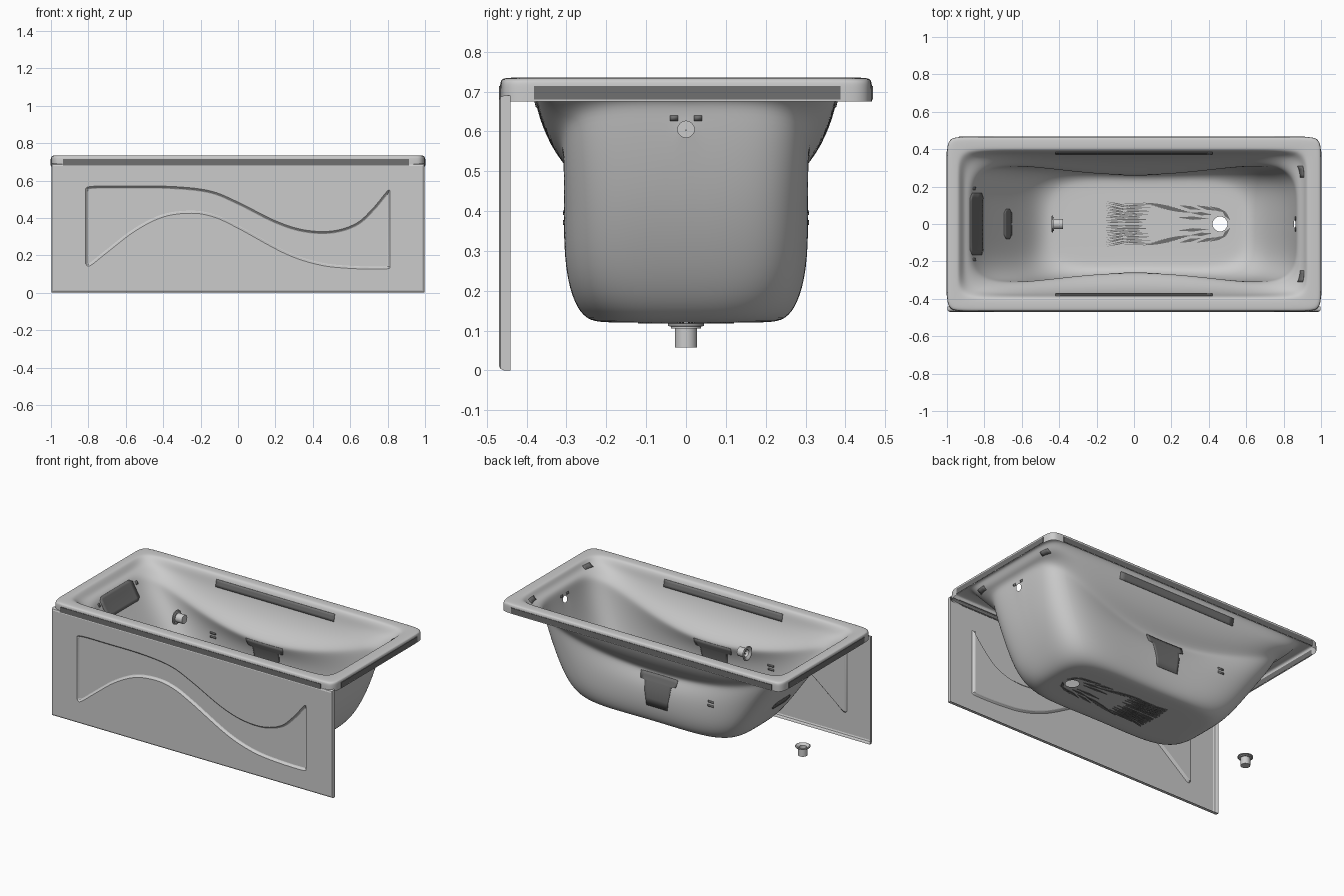
import bpy, bmesh, math, random
from mathutils import Vector, Matrix
from mathutils.bvhtree import BVHTree

if "Cube" in bpy.data.objects:
    bpy.data.objects.remove(bpy.data.objects["Cube"])

random.seed(4)
dark = bpy.data.materials.new("dark_grey")
dark.diffuse_color = (0.16, 0.16, 0.16, 1)
dark.use_nodes = True
dark.node_tree.nodes["Principled BSDF"].inputs["Base Color"].default_value = dark.diffuse_color


def finish(name, bm, angle=None, mat=None):
    me = bpy.data.meshes.new(name)
    bm.to_mesh(me)
    bm.free()
    ob = bpy.data.objects.new(name, me)
    bpy.context.collection.objects.link(ob)
    if mat:
        me.materials.append(mat)
    if angle:
        bpy.ops.object.select_all(action='DESELECT')
        ob.select_set(True)
        bpy.context.view_layer.objects.active = ob
        bpy.ops.object.shade_smooth_by_angle(angle=math.radians(angle))
    return ob


def bridge(bm, loops, closed=True):
    n = len(loops[0])
    for a, b in zip(loops, loops[1:]):
        for i in range(n if closed else n - 1):
            j = (i + 1) % n
            bm.faces.new((a[i], a[j], b[j], b[i]))


# --- tub shell: rim and basin as one lofted sheet of rounded, waisted rings ---
def ease(s):
    return 0.6 * math.sin(s * math.pi / 2) + 0.4 * s


L, S = 28, 14
base = [(1, ease(-1 + 2 * i / S)) for i in range(S)] + \
       [(ease(1 - 2 * i / L), 1) for i in range(L)] + \
       [(-1, ease(1 - 2 * i / S)) for i in range(S)] + \
       [(ease(-1 + 2 * i / L), -1) for i in range(L)]


def ring(x0, x1, b, n, waist, z_end, z_mid):
    pts = []
    for X, Y in base:
        r = (abs(X) ** n + abs(Y) ** n) ** (1 / n)
        u, v = X / r, Y / r
        pts.append(Vector(((x0 + x1) / 2 + (x1 - x0) / 2 * u,
                           b * v * (1 - waist * (1 - u * u) ** 2),
                           z_mid + (z_end - z_mid) * u * u)))
    return pts


rings = [ring(*r) for r in (
    (-1, 1, .467, 30, 0, .675, .675), (-1, 1, .467, 30, 0, .715, .715),
    (-.998, .998, .465, 30, 0, .73, .73), (-.985, .985, .452, 28, 0, .735, .735),
    (-.95, .938, .41, 18, 0, .735, .735), (-.935, .922, .394, 15, 0, .731, .731),
    (-.918, .91, .382, 12, 0, .705, .705), (-.905, .895, .376, 9, .01, .69, .64),
    (-.885, .88, .355, 7, .07, .68, .54), (-.868, .868, .335, 6, .23, .66, .465),
    (-.845, .86, .331, 6, .21, .605, .44), (-.72, .81, .327, 5, .10, .42, .37),
    (-.60, .73, .318, 5, .07, .25, .25), (-.53, .67, .293, 4.5, .06, .165, .165),
    (-.47, .62, .26, 4, .05, .127, .127), (-.41, .58, .22, 4, .05, .12, .12))]
hole = Vector((.46, 0, .12))
circle = [hole + (p - hole).normalized() * .04 for p in rings[-1]]
rings += [[p.lerp(q, f) for p, q in zip(rings[-1], circle)] for f in (.5, .9)] + [circle]

bm = bmesh.new()
loops = [[bm.verts.new(p) for p in r] for r in rings]
bridge(bm, loops)
# overflow hole: chamfer one end-wall vertex and open it
cut = bmesh.ops.bevel(bm, geom=[loops[10][S // 2]], offset=.032, segments=1,
                      affect='VERTICES', profile=.5)
end = min(cut['faces'], key=lambda f: (f.calc_center_median() - Vector((.86, 0, .605))).length)
bmesh.ops.delete(bm, geom=[end], context='FACES_ONLY')
bm.normal_update()
if sum(f.normal.z * f.calc_area() for f in bm.faces) < 0:
    bmesh.ops.reverse_faces(bm, faces=bm.faces[:])
tub = finish("tub_shell", bm, 60)
sub = tub.modifiers.new("smooth", 'SUBSURF')
sub.levels = sub.render_levels = 2


# --- apron: shallow pan with a recessed wave panel ---
def spline(pts, k=8):
    P = [Vector(p) for p in [pts[0]] + pts + [pts[-1]]]
    out = []
    for a, b, c, d in zip(P, P[1:], P[2:], P[3:]):
        for i in range(k):
            t = i / k
            out.append(.5 * (2 * b + (c - a) * t + (2 * a - 5 * b + 4 * c - d) * t * t
                             + (3 * b - a - 3 * c + d) * t ** 3))
    return out + [P[-1]]


top = spline([(-.815, .545), (-.79, .568), (-.6, .57), (-.35, .568), (-.15, .545), (.0, .485),
              (.2, .385), (.35, .337), (.5, .33), (.63, .37), (.72, .45), (.80, .545), (.813, .535)])
low = spline([(.813, .145), (.79, .127), (.6, .13), (.43, .15), (.25, .21), (.0, .345),
              (-.13, .405), (-.25, .425), (-.4, .405), (-.55, .33), (-.7, .215), (-.79, .145), (-.815, .155)])
wave = top + low                                    # clockwise seen from the front


def inset(poly, d):
    out = []
    for i, p in enumerate(poly):
        t = (poly[(i + 1) % len(poly)] - poly[i - 1]).normalized()
        out.append(p + Vector((t.y, -t.x)) * d)
    return out


def rect(d, y):
    return [bm.verts.new(p) for p in ((-.998 + d, y, d), (.998 - d, y, d),
                                      (.998 - d, y, .69 - d), (-.998 + d, y, .69 - d))]


def edges_of(loop):
    return [bm.edges.get((a, b)) or bm.edges.new((a, b)) for a, b in zip(loop, loop[1:] + loop[:1])]


bm = bmesh.new()
frame = [rect(0, -.44), rect(0, -.457), rect(.004, -.466), rect(.013, -.47)]
bridge(bm, frame)
panel = [[bm.verts.new((p.x, y, p.y)) for p in inset(wave, d)]
         for d, y in ((0, -.47), (.005, -.466), (.010, -.459), (.014, -.457))]
bridge(bm, panel)
bmesh.ops.triangle_fill(bm, use_beauty=True, edges=edges_of(frame[-1]) + edges_of(panel[0]))
bmesh.ops.triangle_fill(bm, use_beauty=True, edges=edges_of(panel[-1]))
bmesh.ops.recalc_face_normals(bm, faces=bm.faces[:])
if sum(f.normal.y * f.calc_area() for f in bm.faces) > 0:
    bmesh.ops.reverse_faces(bm, faces=bm.faces[:])
finish("front_apron", bm, 20)

# --- inlaid pads: small sheets projected onto the basin walls ---
bpy.context.view_layer.update()
bvh = BVHTree.FromObject(tub, bpy.context.evaluated_depsgraph_get())


def pad(name, axis, sign, outline, centre=0, n=12):
    """outline: (z, half_width) rows, cast from inside the basin along axis."""
    bm = bmesh.new()
    d = Vector((sign, 0, 0)) if axis == 'x' else Vector((0, sign, 0))
    rows = []
    for z, h in outline:
        row = []
        for i in range(n + 1):
            c = centre + h * (2 * i / n - 1)
            o = Vector((.3 * sign, c, z)) if axis == 'x' else Vector((c, 0, z))
            hit = bvh.ray_cast(o, d)[0]
            row.append(bm.verts.new(hit or o + d * .35))
        rows.append(row)
    bridge(bm, rows, closed=False)
    bmesh.ops.recalc_face_normals(bm, faces=bm.faces[:])
    ob = finish(name, bm, 40, dark)
    sol = ob.modifiers.new("thickness", 'SOLIDIFY')
    sol.thickness, sol.offset = .006, 0


for s, side in ((1, "back"), (-1, "front")):
    pad("side_pad_" + side, 'y', s, [(.45, .13), (.43, .13), (.405, .125), (.40, .095),
                                     (.35, .09), (.30, .08), (.25, .075)])
    pad("grip_strip_" + side, 'y', s, [(.705, .42), (.69, .42), (.675, .42), (.66, .42)], n=24)
    for k, z in enumerate((.365, .39)):
        pad(f"wall_slot_{side}_{k}", 'y', s, [(z, .02), (z + .012, .02)], -.39, 2)
    pad("end_slot_" + side, 'x', 1, [(.69, .03), (.70, .03), (.71, .03)], s * .28, 4)
    pad("overflow_tab_" + side, 'x', 1, [(.627, .01), (.64, .01)], s * .03, 2)
    pad("head_tab_" + side, 'x', -1, [(.63, .008), (.65, .008)], s * .19, 2)
pad("head_pad", 'x', -1, [(.67, .14), (.655, .165), (.63, .165), (.60, .165), (.57, .165), (.555, .14)])
pad("back_pad", 'x', -1, [(.385, .06), (.37, .08), (.345, .08), (.33, .06)])

# --- rim side strips ---
for name, size, loc in (("front", (1.85, .004, .034), (-.01, -.467, .697)),
                        ("back", (1.85, .004, .034), (-.01, .467, .697)),
                        ("right", (.004, .77, .034), (1, .003, .697)),
                        ("left", (.004, .77, .034), (-1, .003, .697))):
    bm = bmesh.new()
    bmesh.ops.create_cube(bm, size=1, matrix=Matrix.Translation(loc) @ Matrix.Diagonal((*size, 1)))
    bmesh.ops.translate(bm, verts=bm.verts, vec=(0, 0, 0))
    finish("rim_strip_" + name, bm, mat=dark)

# --- floor grip pattern: mirrored spray of thin blades ---
bm = bmesh.new()


def blade(x0, y0, x1, y1, w):
    a, b = Vector((x0, y0)), Vector((x1, y1))
    n = Vector((a.y - b.y, b.x - a.x)).normalized() * w
    m = a.lerp(b, .5)
    for s in (1, -1):
        bm.faces.new([bm.verts.new((p.x, s * p.y, .12)) for p in (a, m + n, b, m - n)])


for i in range(13):
    y = .008 + .0085 * i
    x = -.16 + .012 * random.random()
    blade(x, y * 1.1, x + .1 + .06 * random.random(), y * .85, .003)
    blade(x + .07, y, x + .2 + .07 * random.random(), y * .95, .003)
for i in range(7):
    blade(.04 + .02 * i, .115 - .006 * i, .2 + .02 * i, .095 - .006 * i, .005)
for p in ((.24, .10, .36, .075), (.30, .06, .42, .05), (.33, .10, .45, .07), (.40, .095, .50, .06),
          (.23, .035, .40, .028), (.47, .075, .515, .02)):
    blade(*p, .009)
sol = finish("floor_grip_pattern", bm, mat=dark).modifiers.new("thickness", 'SOLIDIFY')
sol.thickness, sol.offset = .005, 0


# --- drain and overflow fittings: same lathed flanged cup with spokes ---
def fitting(name, matrix):
    bm = bmesh.new()
    prof = [(.001, 0), (.028, 0), (.028, .047), (.038, .047), (.038, .052), (.045, .054),
            (.045, .059), (.04, .061), (.03, .057), (.023, .05), (.023, .008), (.001, .008)]
    n = 32
    bridge(bm, [[bm.verts.new((r * math.cos(2 * math.pi * i / n), r * math.sin(2 * math.pi * i / n), h))
                 for i in range(n)] for r, h in prof])
    for k in range(4):
        bmesh.ops.create_cube(bm, size=1, matrix=Matrix.Rotation(k * math.pi / 4, 4, 'Z')
                              @ Matrix.Translation((0, 0, .03)) @ Matrix.Diagonal((.046, .005, .006, 1)))
    bmesh.ops.recalc_face_normals(bm, faces=bm.faces[:])
    finish(name, bm, 35).matrix_world = matrix


fitting("drain_fitting", Matrix.Translation((-.83, 0, .058)))
fitting("overflow_fitting", Matrix.Translation((-.38, 0, .603)) @ Matrix.Rotation(-math.pi / 2, 4, 'Y'))
